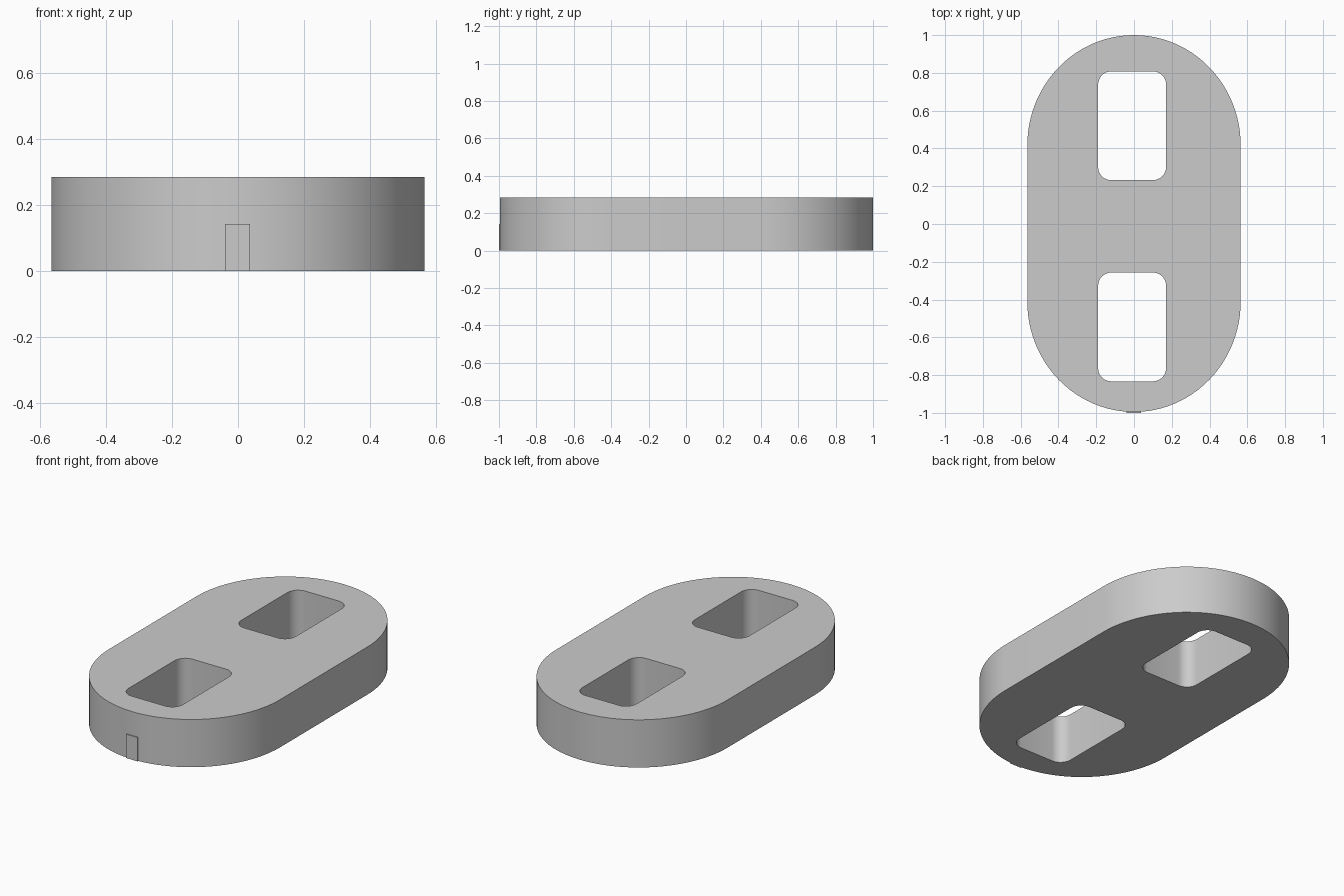
import bpy
import bmesh
from math import cos, sin, pi

cube = bpy.data.objects.get("Cube")
if cube:
    bpy.data.objects.remove(cube, do_unlink=True)

HEIGHT = 0.285

grey = bpy.data.materials.new("light grey")
grey.use_nodes = True
colour = (0.6, 0.6, 0.6, 1)
grey.diffuse_color = colour
grey.node_tree.nodes["Principled BSDF"].inputs["Base Color"].default_value = colour


def rounded_outline(cx, cy, hx, hy, rx, ry, steps):
    """Rectangle outline with elliptical corners."""
    points = []
    for quarter, (sx, sy) in enumerate([(1, 1), (-1, 1), (-1, -1), (1, -1)]):
        for i in range(steps + 1):
            a = (quarter + i / steps) * pi / 2
            points.append((cx + sx * (hx - rx) + rx * cos(a),
                           cy + sy * (hy - ry) + ry * sin(a)))
    return points


def extruded_plate(name, outlines, height):
    """Fill the outlines (later ones are holes) and extrude upward."""
    bm = bmesh.new()
    for outline in outlines:
        verts = [bm.verts.new((x, y, 0)) for x, y in outline]
        for a, b in zip(verts, verts[1:] + verts[:1]):
            bm.edges.new((a, b))
    bmesh.ops.remove_doubles(bm, verts=bm.verts[:], dist=1e-5)
    bmesh.ops.triangle_fill(bm, edges=bm.edges[:], use_beauty=True)
    top = bmesh.ops.extrude_face_region(bm, geom=bm.faces[:], use_keep_orig=True)
    for v in top["geom"]:
        if isinstance(v, bmesh.types.BMVert):
            v.co.z = height
    bmesh.ops.recalc_face_normals(bm, faces=bm.faces[:])
    mesh = bpy.data.meshes.new(name)
    bm.to_mesh(mesh)
    bm.free()
    mesh.materials.append(grey)
    obj = bpy.data.objects.new(name, mesh)
    bpy.context.collection.objects.link(obj)
    bpy.ops.object.select_all(action='DESELECT')
    obj.select_set(True)
    bpy.context.view_layer.objects.active = obj
    bpy.ops.object.shade_smooth_by_angle(angle=pi / 6)
    return obj


# Oblong body with two rounded slots
body_outline = rounded_outline(0, 0.0025, 0.565, 0.9975, 0.565, 0.585, 24)
slots = [rounded_outline(-0.01, cy, 0.18, 0.288, 0.07, 0.07, 8)
         for cy in (-0.545, 0.52)]
extruded_plate("slotted_body", [body_outline] + slots, HEIGHT)

# Thin raised tab low on the front edge
tab = [(-0.039, -1.0), (0.036, -1.0), (0.036, -0.97), (-0.039, -0.97)]
extruded_plate("front_tab", [tab], HEIGHT / 2)
